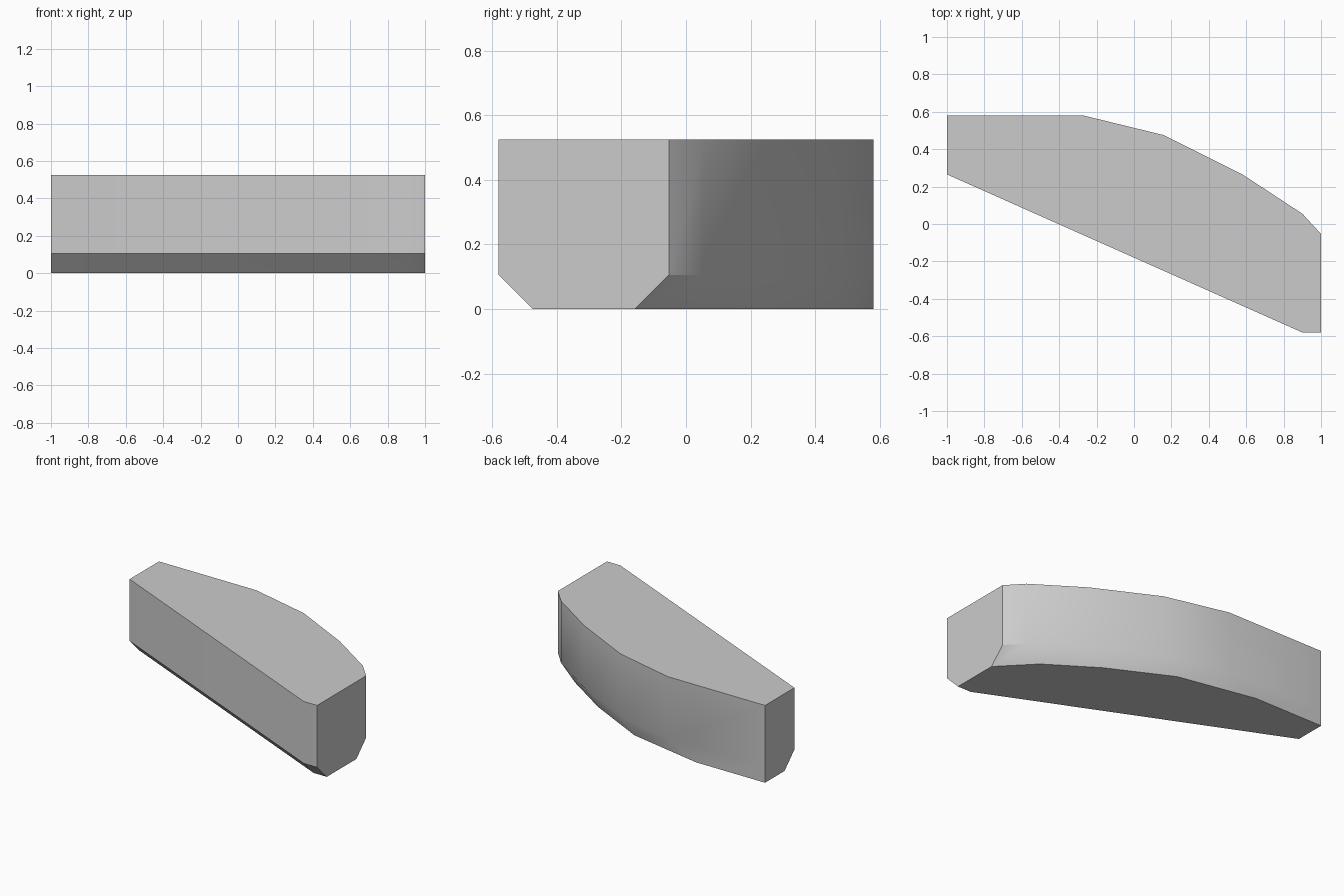
import bpy, bmesh, math

if "Cube" in bpy.data.objects:
    bpy.data.objects.remove(bpy.data.objects["Cube"], do_unlink=True)

# One plain grey for the whole block
grey = bpy.data.materials.new("plain_grey")
grey.use_nodes = True
colour = (0.6, 0.6, 0.6, 1)
grey.diffuse_color = colour
grey.node_tree.nodes["Principled BSDF"].inputs["Base Color"].default_value = colour

HEIGHT = 0.525
CUT = 0.105  # size of the lower chamfer

# Plan outline, with how far each corner moves inward at the foot (in chamfer sizes)
outline = [
    ((-1, 0.265), (0, 1)),
    ((0.9, -0.58), (0, 1)),
    ((1, -0.58), (0, 1)),
    ((1, -0.053), (0, -1)),
    ((0.9, 0.055), (-1, 0)),
    ((0.58, 0.265), (-1, 0)),
    ((0.16, 0.475), (-1, 0)),
    ((-0.27, 0.58), (-2, 0)),
    ((-1, 0.58), (0, 0)),
]


def ring(bm, z, inset):
    return [bm.verts.new((x + dx * inset, y + dy * inset, z))
            for (x, y), (dx, dy) in outline]


# Foot, chamfer line and top, bridged by walls
bm = bmesh.new()
rings = [ring(bm, 0, CUT), ring(bm, CUT, 0), ring(bm, HEIGHT, 0)]
for low, high in zip(rings, rings[1:]):
    for i in range(len(low)):
        j = (i + 1) % len(low)
        bm.faces.new((low[i], low[j], high[j], high[i]))
bm.faces.new(rings[0][::-1])
bm.faces.new(rings[-1])
bmesh.ops.recalc_face_normals(bm, faces=bm.faces)

mesh = bpy.data.meshes.new("curved_block")
bm.to_mesh(mesh)
bm.free()
mesh.materials.append(grey)
block = bpy.data.objects.new("curved_block", mesh)
bpy.context.collection.objects.link(block)

# Smooth the curved wall, keep the hard edges
bpy.ops.object.select_all(action='DESELECT')
block.select_set(True)
bpy.context.view_layer.objects.active = block
bpy.ops.object.shade_smooth_by_angle(angle=math.radians(30))
